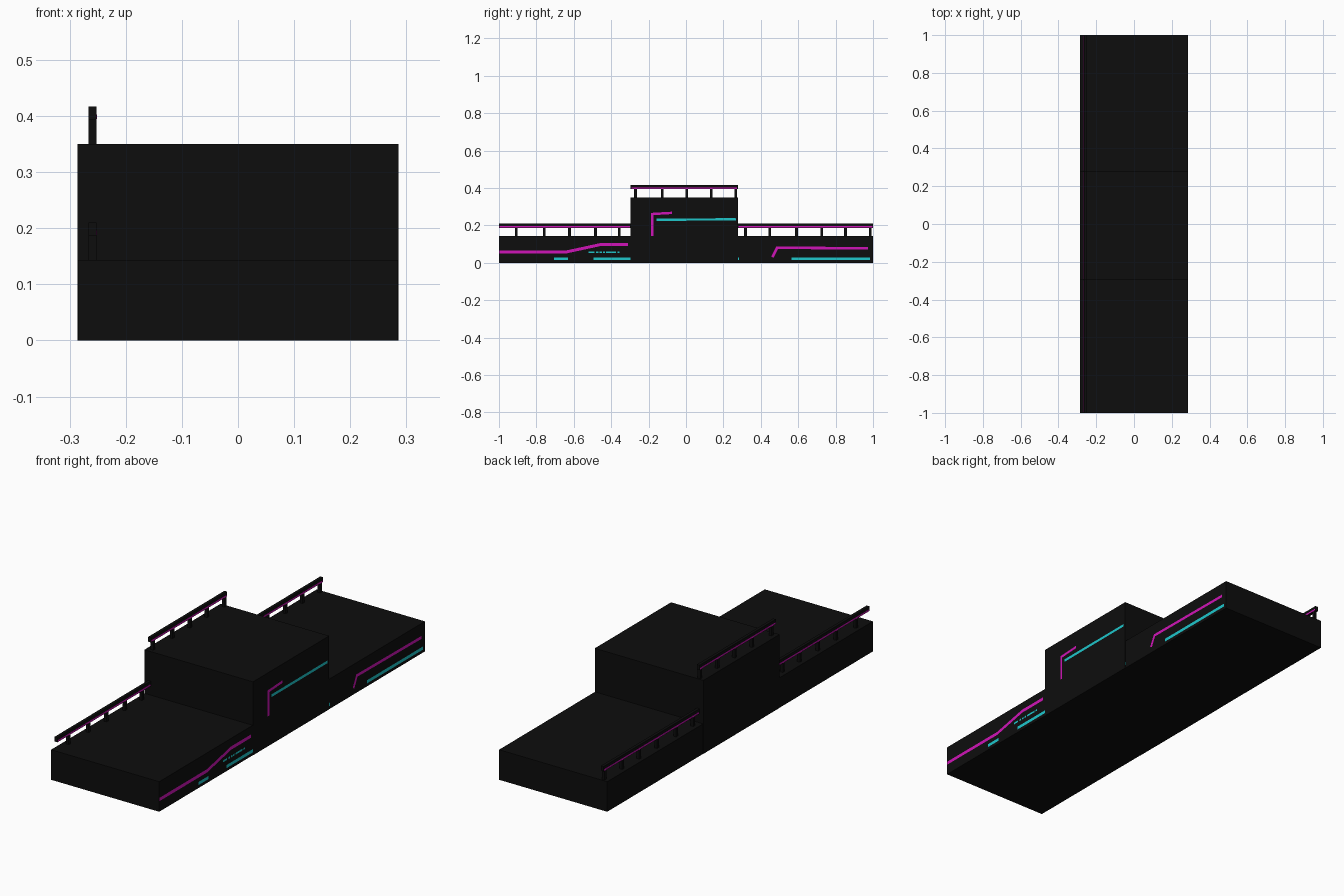
import bpy, bmesh
from mathutils import Vector

if "Cube" in bpy.data.objects:
    bpy.data.objects.remove(bpy.data.objects["Cube"])


def material(name, rgb):
    m = bpy.data.materials.new(name)
    m.diffuse_color = (*rgb, 1)
    m.use_nodes = True
    m.node_tree.nodes["Principled BSDF"].inputs["Base Color"].default_value = m.diffuse_color
    return m


BLACK = material("black_paint", (0.004, 0.004, 0.004))
MAGENTA = material("magenta_glow", (0.63, 0.007, 0.48))
CYAN = material("cyan_glow", (0.013, 0.57, 0.6))


def finish(name, bm, mat):
    me = bpy.data.meshes.new(name)
    bm.to_mesh(me)
    bm.free()
    me.materials.append(mat)
    ob = bpy.data.objects.new(name, me)
    bpy.context.collection.objects.link(ob)
    return ob


def add_box(bm, x, y, z):
    verts = bmesh.ops.create_cube(bm, size=1)["verts"]
    for v in verts:
        v.co = [(lo + hi) / 2 + c * (hi - lo) for c, (lo, hi) in zip(v.co, (x, y, z))]


def boxes(name, mat, *specs):
    bm = bmesh.new()
    for s in specs:
        add_box(bm, *s)
    return finish(name, bm, mat)


def ribbon(name, mat, x, width, *paths):
    """Flat mitred strips following (y, z) paths on a wall facing +x."""
    bm = bmesh.new()
    for path in paths:
        pts = [Vector(p) for p in path]
        dirs = [(b - a).normalized() for a, b in zip(pts, pts[1:])]
        pairs = []
        for i, p in enumerate(pts):
            d0, d1 = dirs[max(i - 1, 0)], dirs[min(i, len(dirs) - 1)]
            n0 = Vector((-d0.y, d0.x))
            n = (n0 + Vector((-d1.y, d1.x))).normalized()
            off = n * (width / 2 / n.dot(n0))
            pairs.append([bm.verts.new((x, *q)) for q in (p - off, p + off)])
        for (a, b), (c, d) in zip(pairs, pairs[1:]):
            bm.faces.new((a, c, d, b))
    return finish(name, bm, mat)


# Low deck and raised middle block
DECK_X, BLOCK_X = 0.285, 0.286
DECK_Z, BLOCK_Z = 0.143, 0.35
Y0, Y1 = -0.296, 0.278
boxes("deck", BLACK, ((-DECK_X, DECK_X), (-1, 1), (0, DECK_Z)))
boxes("middle_block", BLACK, ((-BLOCK_X, BLOCK_X), (Y0, Y1), (0, BLOCK_Z)))

# Railings along the left edge, each with posts and a lit strip on both faces
RX = (-0.266, -0.252)


def railing(name, y0, y1, base, posts):
    top = base + 0.067
    bar = (RX, (y0, y1), (top - 0.023, top))
    legs = [(RX, (y - 0.007, y + 0.007), (base, top - 0.023)) for y in posts]
    boxes(name, BLACK, bar, *legs)
    boxes(name + "_strip", MAGENTA,
          ((RX[0] - 0.0008, RX[1] + 0.0008), (y0 + 0.004, y1 - 0.004), (top - 0.022, top - 0.014)))


railing("front_railing", -1, Y0, DECK_Z, (-0.907, -0.757, -0.623, -0.484, -0.356))
railing("middle_railing", Y0, Y1, BLOCK_Z, (-0.27, -0.126, 0.005, 0.136, 0.265))
railing("rear_railing", Y1, 1, DECK_Z, (0.318, 0.447, 0.591, 0.725, 0.853, 0.985))

# Light strips on the right wall of the deck (some run under the middle block)
SX = DECK_X + 0.0006
ribbon("front_magenta_strip", MAGENTA, SX, 0.016,
       [(-1, 0.058), (-0.64, 0.058), (-0.46, 0.097), (-0.31, 0.097)])
ribbon("rear_magenta_strips", MAGENTA, SX, 0.014,
       [(0.462, 0.03), (0.487, 0.081), (0.972, 0.077)],
       [(-0.01, 0.03), (0.015, 0.075), (0.27, 0.07)])
ribbon("low_cyan_strips", CYAN, SX, 0.015,
       *[[(a, 0.022), (b, 0.022)] for a, b in
         ((-0.705, -0.63), (-0.495, -0.295), (0.02, 0.283), (0.564, 0.985))])
ribbon("cyan_dashes", CYAN, SX, 0.009,
       *[[(a, 0.057), (b, 0.057)] for a, b in
         ((-0.52, -0.49), (-0.48, -0.468), (-0.462, -0.45), (-0.444, -0.434),
          (-0.428, -0.373), (-0.366, -0.355))])

# Light strips on the right wall of the middle block
BX = BLOCK_X + 0.0006
ribbon("block_magenta_strip", MAGENTA, BX, 0.013,
       [(-0.18, 0.143), (-0.18, 0.261), (-0.075, 0.267)])
ribbon("block_cyan_strip", CYAN, BX, 0.013, [(-0.157, 0.231), (0.266, 0.232)])
